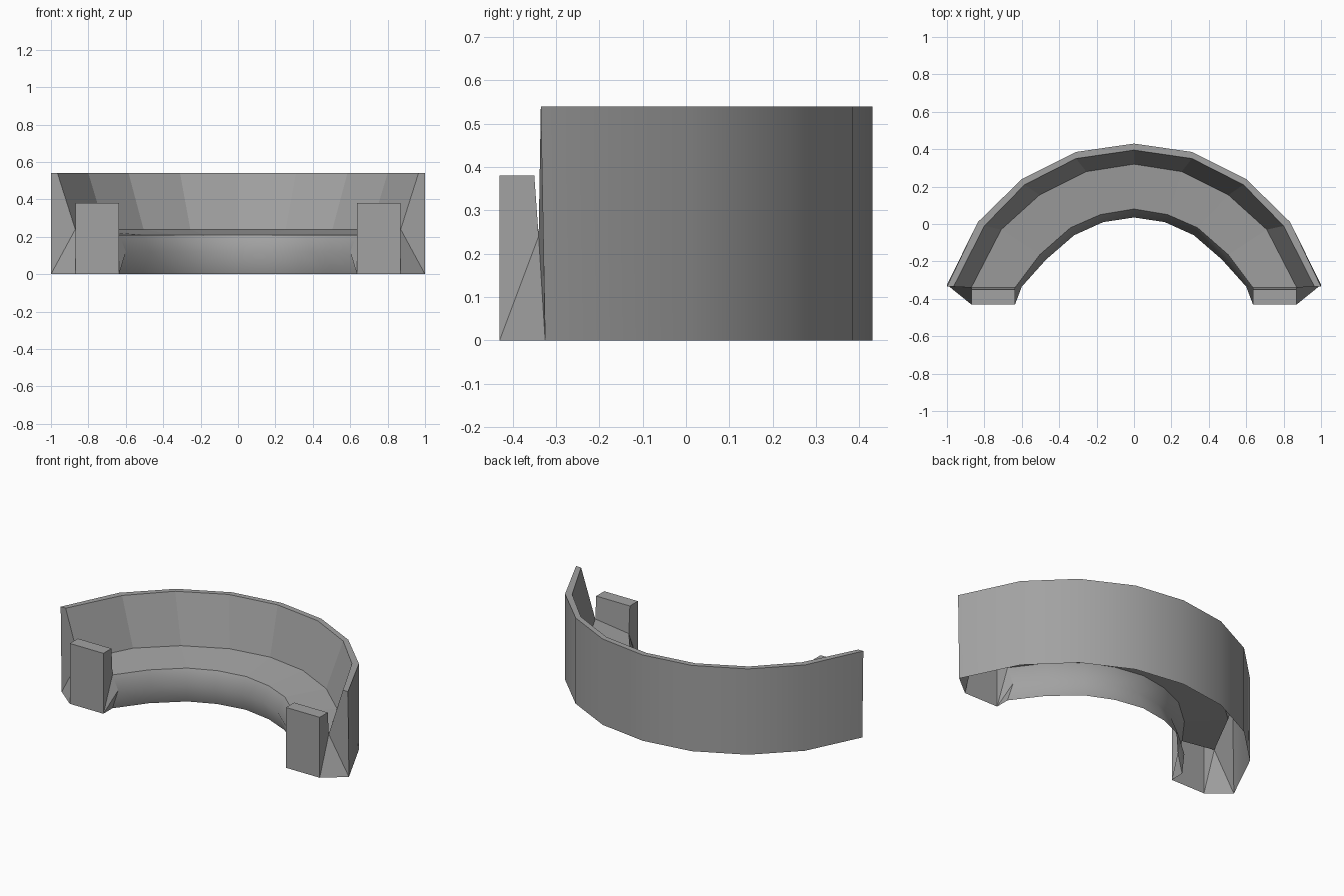
import bpy, bmesh

cube = bpy.data.objects.get("Cube")
if cube:
    bpy.data.objects.remove(cube, do_unlink=True)

grey = bpy.data.materials.new("warm_grey")
grey.use_nodes = True
colour = (0.36, 0.36, 0.36, 1)
grey.diffuse_color = colour
grey.node_tree.nodes["Principled BSDF"].inputs["Base Color"].default_value = colour

# Half arcs in plan, from the middle to the model's left end
outer = [(0, .43), (.31, .385), (.6, .24), (.835, .01), (1, -.335)]
rim = [(0, .395), (.31, .35), (.585, .21), (.8, -.01), (.965, -.335)]
seat_back = [(0, .32), (.255, .28), (.505, .155), (.71, -.03), (.87, -.34)]
seat_front = [(0, .08), (.18, .05), (.34, -.02), (.505, -.165), (.636, -.34)]
bulge = [(0, .035), (.165, .01), (.32, -.06), (.47, -.19), (.6, -.335)]


def full_arc(half, z):
    mirrored = [(-x, y, z) for x, y in reversed(half[1:])]
    return mirrored + [(x, y, z) for x, y in half]


def make_object(name, build):
    bm = bmesh.new()
    build(bm)
    mesh = bpy.data.meshes.new(name)
    bm.to_mesh(mesh)
    bm.free()
    mesh.materials.append(grey)
    obj = bpy.data.objects.new(name, mesh)
    bpy.context.collection.objects.link(obj)


def ribbon(name, *arcs, smooth=False):
    """Skin neighbouring arcs, listed from top or back to bottom or front."""
    def build(bm):
        rows = [[bm.verts.new(p) for p in arc] for arc in arcs]
        for a, b in zip(rows, rows[1:]):
            for i in range(len(a) - 1):
                face = bm.faces.new((a[i], b[i], b[i + 1], a[i + 1]))
                face.smooth = smooth
    make_object(name, build)


# Open-bottomed curved shell
ground = full_arc(outer, 0)
ground[0] = (-1, -.325, 0)
ground[-1] = (1, -.325, 0)
ribbon("outer_wall", ground, full_arc(outer, .54), smooth=True)
ribbon("back_rim", full_arc(outer, .54), full_arc(rim, .54))
ribbon("backrest", full_arc(rim, .54), full_arc(seat_back, .24))
ribbon("seat", full_arc(seat_back, .24), full_arc(seat_front, .21))
ribbon("seat_front", full_arc(seat_front, .21), full_arc(bulge, .12),
       full_arc(seat_front, 0), smooth=True)


# Arm block and closing panels at each end
def arm(side):
    def build(bm):
        points = {
            "foot": (1, -.325, 0), "top": (1, -.335, .54), "rim": (.965, -.335, .54),
            "seat": (.87, -.34, .24), "lip": (.636, -.34, .21),
            "bulge": (.6, -.335, .12), "base": (.636, -.34, 0),
            "out_low": (.87, -.43, 0), "out_high": (.87, -.43, .38),
            "out_rear": (.87, -.35, .38), "in_low": (.636, -.43, 0),
            "in_high": (.636, -.43, .38), "in_rear": (.636, -.35, .38),
        }
        v = {k: bm.verts.new((x * side, y, z)) for k, (x, y, z) in points.items()}
        for names in (
            "foot top rim seat", "foot seat out_low",
            "out_low seat out_rear out_high",
            "in_low out_low out_high in_high",
            "in_high out_high out_rear in_rear",
            "in_rear out_rear seat lip",
            "in_low in_high in_rear lip", "in_low lip bulge", "in_low bulge base",
        ):
            loop = [v[n] for n in names.split()]
            bm.faces.new(loop if side > 0 else loop[::-1])
    make_object("left_arm" if side > 0 else "right_arm", build)


for side in (1, -1):
    arm(side)
